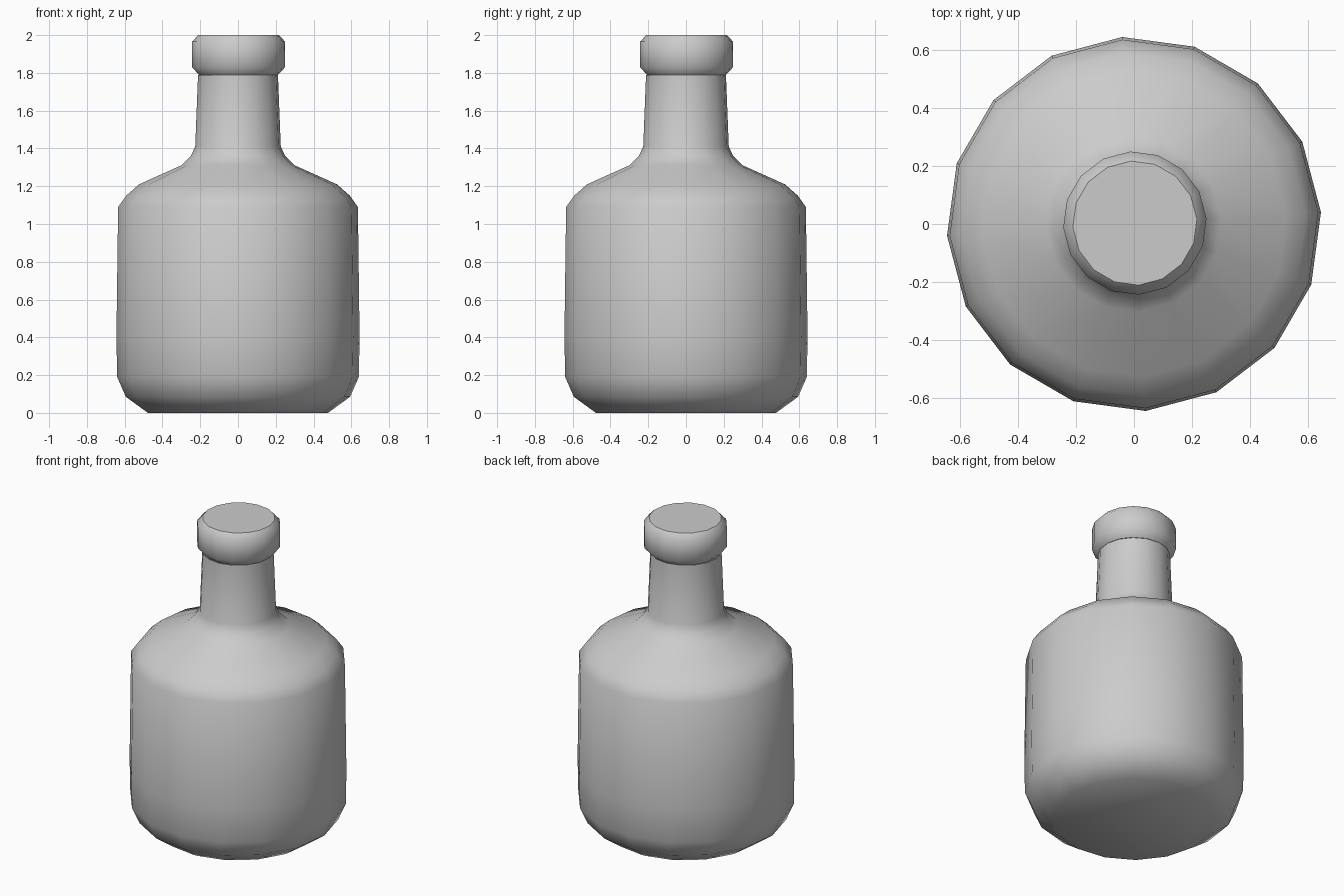
import bpy, bmesh, math

SIDES = 16
TURN = math.radians(3.6)

if "Cube" in bpy.data.objects:
    bpy.data.objects.remove(bpy.data.objects["Cube"], do_unlink=True)

grey = bpy.data.materials.new("plain_grey")
grey.use_nodes = True
grey.diffuse_color = (0.6, 0.6, 0.6, 1)
grey.node_tree.nodes["Principled BSDF"].inputs["Base Color"].default_value = (0.6, 0.6, 0.6, 1)


def lathe(name, profile, close_bottom=False, close_top=False, offset=0.0):
    """Turn (radius, height) points into a smooth faceted solid."""
    bm = bmesh.new()
    rings = []
    for r, z in profile:
        angles = [TURN + math.tau * i / SIDES for i in range(SIDES)]
        rings.append([bm.verts.new((r * math.cos(a), r * math.sin(a), z)) for a in angles])
    for low, high in zip(rings, rings[1:]):
        for i in range(SIDES):
            j = (i + 1) % SIDES
            bm.faces.new((low[i], low[j], high[j], high[i]))
    if close_bottom:
        bm.faces.new(rings[0][::-1])
    if close_top:
        lid = bm.faces.new(rings[-1])
        for edge in lid.edges:
            edge.smooth = False
    for face in bm.faces:
        face.smooth = True
    mesh = bpy.data.meshes.new(name)
    bm.to_mesh(mesh)
    bm.free()
    mesh.materials.append(grey)
    obj = bpy.data.objects.new(name, mesh)
    obj.location = (offset, offset, 0)
    bpy.context.collection.objects.link(obj)
    return obj


# Rounded base, straight wall, sloping shoulder and tapered neck
lathe("bottle_body", [
    (0.478, 0), (0.595, 0.085), (0.641, 0.19), (0.645, 0.4), (0.636, 1.09),
    (0.593, 1.15), (0.525, 1.21), (0.302, 1.31), (0.25, 1.36),
    (0.227, 1.41), (0.212, 1.79)], close_bottom=True)

# Chamfered stopper with a flat top
lathe("bottle_cap", [
    (0.21, 1.79), (0.247, 1.83), (0.247, 1.965), (0.214, 2.0)],
    close_top=True, offset=0.003)
